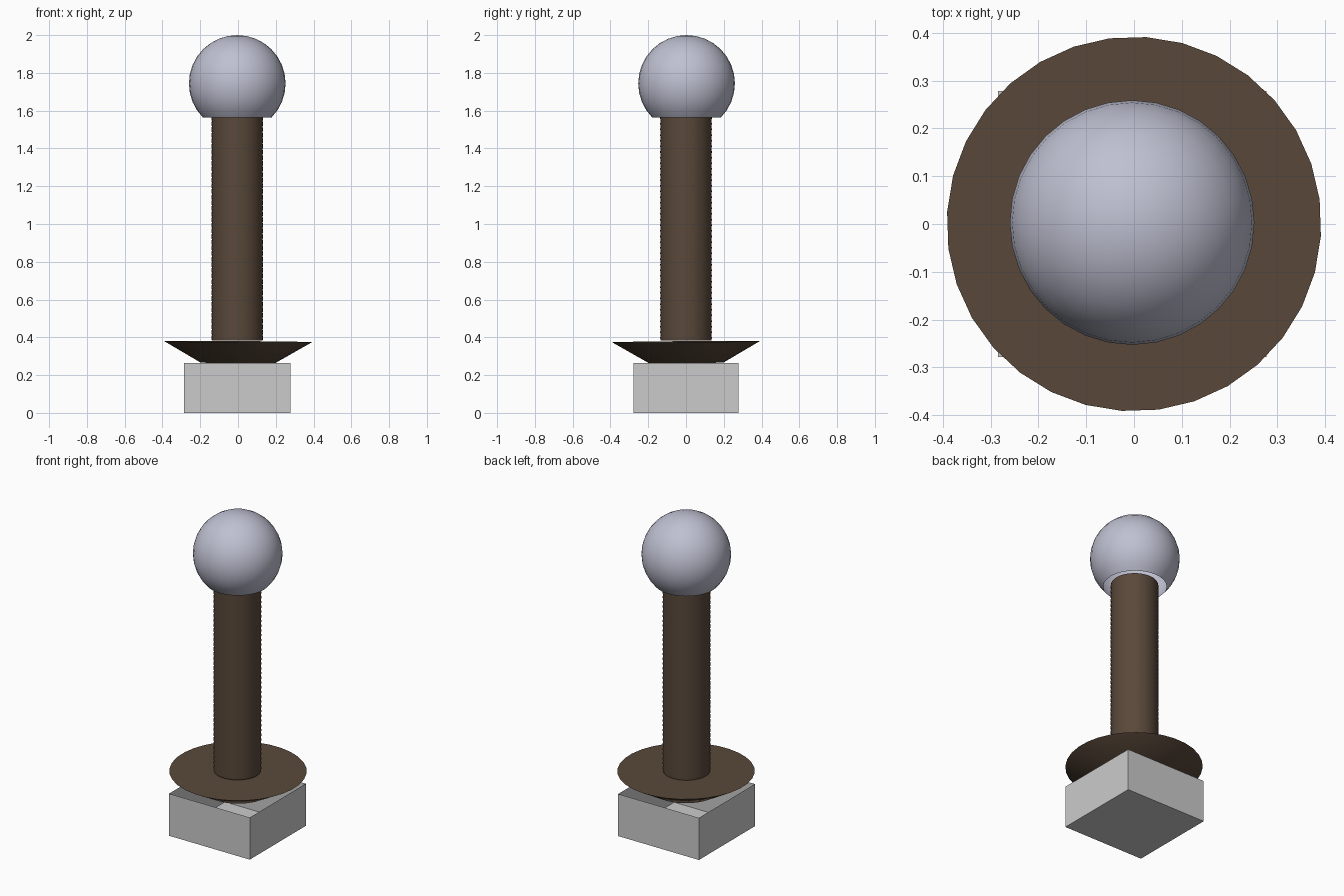
import bpy, bmesh, math
from mathutils import Matrix

if "Cube" in bpy.data.objects:
    bpy.data.objects.remove(bpy.data.objects["Cube"])


def material(name, rgb):
    m = bpy.data.materials.new(name)
    m.diffuse_color = (*rgb, 1)
    m.use_nodes = True
    m.node_tree.nodes["Principled BSDF"].inputs["Base Color"].default_value = m.diffuse_color
    return m


def finish(name, bm, mat=None, smooth=None):
    mesh = bpy.data.meshes.new(name)
    bm.to_mesh(mesh)
    bm.free()
    ob = bpy.data.objects.new(name, mesh)
    bpy.context.collection.objects.link(ob)
    if mat:
        mesh.materials.append(mat)
    if smooth:
        bpy.ops.object.select_all(action='DESELECT')
        ob.select_set(True)
        bpy.context.view_layer.objects.active = ob
        bpy.ops.object.shade_smooth_by_angle(angle=math.radians(smooth))
    return ob


def revolve(bm, profile, sides):
    """Stack of rings from (radius, z) pairs, capped at both ends."""
    rings = []
    for r, z in profile:
        rings.append([bm.verts.new((r * math.cos(2 * math.pi * i / sides),
                                    r * math.sin(2 * math.pi * i / sides), z))
                      for i in range(sides)])
    for a, b in zip(rings, rings[1:]):
        for i in range(sides):
            j = (i + 1) % sides
            bm.faces.new((a[i], a[j], b[j], b[i]))
    bm.faces.new(rings[0][::-1])
    bm.faces.new(rings[-1])


brown = material("dark_brown", (0.10, 0.065, 0.042))
lilac = material("lilac_grey", (0.52, 0.53, 0.64))
CX = -0.004  # the shaft line sits slightly off the flange centre

# Open-topped square base
bm = bmesh.new()
bmesh.ops.create_cube(bm, size=1, matrix=Matrix.Translation((CX, 0, 0.1325))
                      @ Matrix.Diagonal((0.562, 0.557, 0.265, 1)))
bm.normal_update()
bmesh.ops.delete(bm, geom=[f for f in bm.faces if f.normal.z > 0.9], context='FACES_ONLY')
finish("base_box", bm)

# Flaring flange with a very slight tilt
bm = bmesh.new()
revolve(bm, [(0.198, -0.112), (0.392, 0)], 32)
flange = finish("flange", bm, brown, 40)
flange.location = (0, 0, 0.377)
flange.rotation_euler = (0.008, 0.008, math.radians(-3.7))

# Finely ribbed shaft
bm = bmesh.new()
z0, z1, ribs = 0.382, 1.575, 40
step = (z1 - z0) / (2 * ribs)
revolve(bm, [(0.137 if i % 2 else 0.1345, z0 + i * step) for i in range(2 * ribs + 1)], 32)
finish("ribbed_shaft", bm, brown, 40).location = (CX, 0, 0)

# Hollow ball, open at the bottom
bm = bmesh.new()
R = 0.256
bmesh.ops.create_uvsphere(bm, u_segments=32, v_segments=16, radius=R)
low = -R * math.sin(math.radians(45)) - 0.005
bmesh.ops.delete(bm, geom=[v for v in bm.verts if v.co.z < low], context='VERTS')
finish("ball_top", bm, lilac, 40).location = (CX, 0.003, 2 - R)
